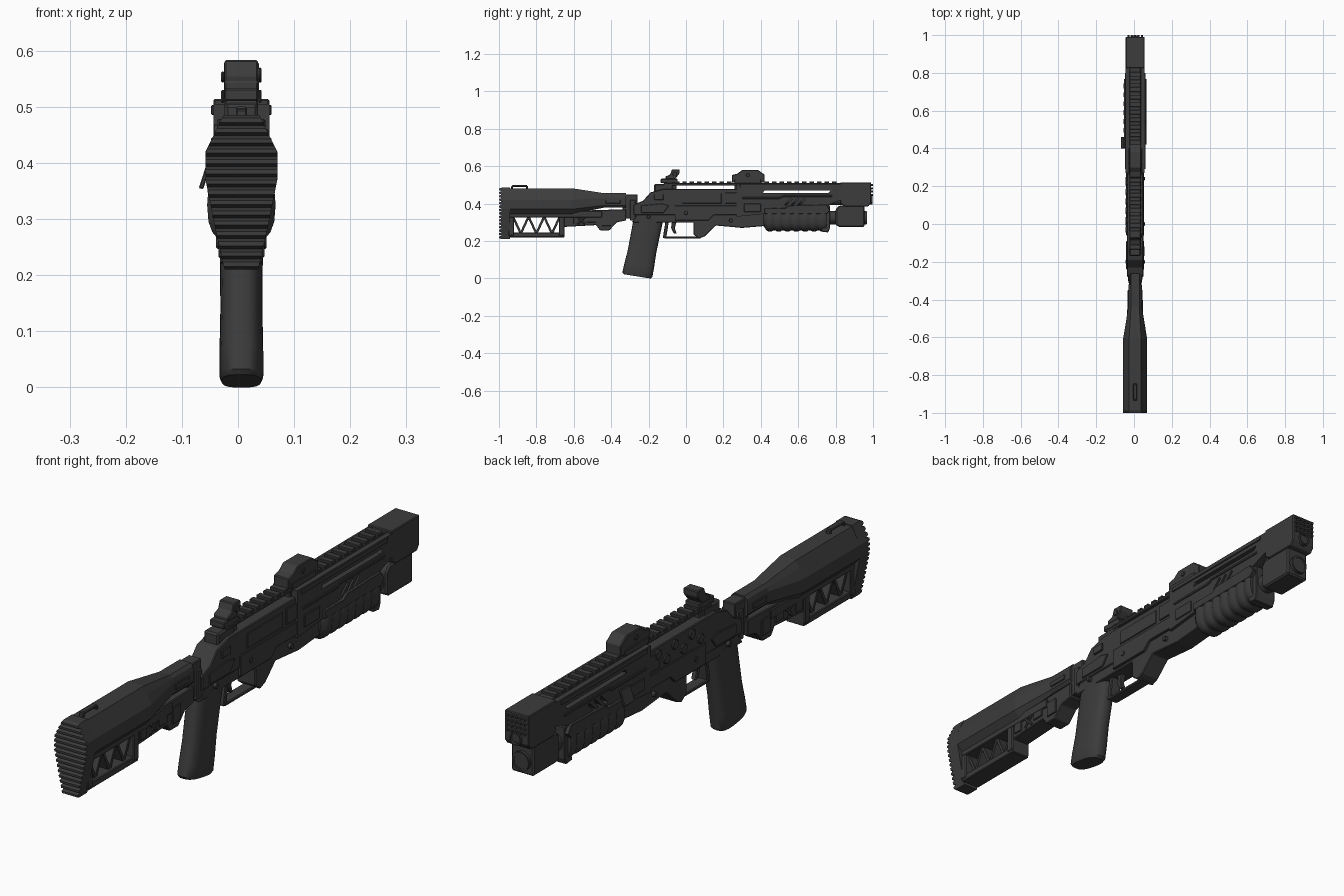
import bpy, bmesh, math
from mathutils import Vector

if "Cube" in bpy.data.objects:
    bpy.data.objects.remove(bpy.data.objects["Cube"])

CENTRE = .006  # centre plane of the body
BODY, SLIM, FINE = .05, .03, .01  # common half widths
COLOR = (.045, .045, .045, 1)
MATERIAL = bpy.data.materials.new("charcoal grey")
MATERIAL.use_nodes = True
MATERIAL.diffuse_color = COLOR
MATERIAL.node_tree.nodes["Principled BSDF"].inputs["Base Color"].default_value = COLOR


def activate(ob):
    bpy.ops.object.select_all(action="DESELECT")
    ob.select_set(True)
    bpy.context.view_layer.objects.active = ob


def finish(name, bm, bevel=0, smooth=False):
    bmesh.ops.recalc_face_normals(bm, faces=bm.faces)
    mesh = bpy.data.meshes.new(name)
    bm.to_mesh(mesh)
    bm.free()
    mesh.materials.append(MATERIAL)
    ob = bpy.data.objects.new(name, mesh)
    bpy.context.collection.objects.link(ob)
    if bevel:
        modifier = ob.modifiers.new("edge", "BEVEL")
        modifier.width = bevel
        modifier.segments = 1
    if smooth:
        activate(ob)
        bpy.ops.object.shade_smooth_by_angle(angle=math.radians(35))
    return ob


def add_loft(bm, rings):
    loops = [[bm.verts.new(point) for point in ring] for ring in rings]
    for a, b in zip(loops, loops[1:]):
        for i in range(len(a)):
            bm.faces.new((a[i - 1], a[i], b[i], b[i - 1]))
    bm.faces.new(loops[0])
    bm.faces.new(loops[-1])


def loft(name, rings, bevel=0, smooth=False):
    bm = bmesh.new()
    add_loft(bm, rings)
    return finish(name, bm, bevel, smooth)


def slab(outline, x_start, x_end):
    return [[(x, y, z) for y, z in outline] for x in (x_start, x_end)]


def prism(name, outline, half_width, bevel=.003):
    return loft(name, slab(outline, CENTRE - half_width, CENTRE + half_width), bevel)


def rect(back, front, bottom, top):
    return [(back, bottom), (front, bottom), (front, top), (back, top)]


def box(name, back, front, bottom, top, half_width, bevel=.003):
    return prism(name, rect(back, front, bottom, top), half_width, bevel)


def bar(start, end, thickness=FINE):
    # outline of a straight strip in the side plane
    start, end = Vector(start), Vector(end)
    across = (end - start).normalized().orthogonal() * thickness / 2
    return [start + across, end + across, end - across, start - across]


def plates(name, outlines, outer, sides=(-1, 1)):
    bm = bmesh.new()
    for side in sides:
        for outline in outlines:
            add_loft(bm, slab(outline, CENTRE + side * SLIM, CENTRE + side * outer))
    return finish(name, bm, .002)


def signed_power(value, power):
    return math.copysign(abs(value) ** power, value)


def oval(y, z, half_width, half_height, exponent=2, x=CENTRE, count=20):
    ring = []
    for i in range(count):
        angle = math.tau * i / count
        ring.append((x + half_width * signed_power(math.cos(angle), 2 / exponent), y,
                     z + half_height * signed_power(math.sin(angle), 2 / exponent)))
    return ring


def disc(y, z, radius):
    return [(py, pz) for py, _, pz in oval(0, z, radius, radius, x=y, count=12)]


def tube(name, back, front, z, radius):
    return loft(name, [oval(y, z, radius, radius) for y in (back, front)], smooth=True)


def mirrored(half, y):
    right = [(CENTRE + w, y, z) for w, z in half]
    return right + [(CENTRE - w, y, z) for w, z in reversed(half)]


def cut(ob, outlines):
    bm = bmesh.new()
    for outline in outlines:
        add_loft(bm, slab(outline, -BODY * 2, BODY * 2))
    cutter = finish("cutter", bm)
    modifier = ob.modifiers.new("cut", "BOOLEAN")
    modifier.solver, modifier.object = "EXACT", cutter
    activate(ob)
    bpy.ops.object.modifier_apply(modifier=modifier.name)
    bpy.data.objects.remove(cutter)


# Butt pad with horizontal ridges
PAD = [(.03, .21), (.046, .28), (.064, .37), (.064, .42), (.032, .485)]


def pad_width(height):
    for (low_width, low), (high_width, high) in zip(PAD, PAD[1:]):
        if height <= high:
            return low_width + (high_width - low_width) * (height - low) / (high - low)
    return PAD[-1][0]


loft("butt_pad", [mirrored(PAD, -.985), mirrored(PAD, -.94)])
bm = bmesh.new()
RIDGES = 15
PITCH = (PAD[-1][1] - PAD[0][1]) / RIDGES
for i in range(RIDGES):
    rings = []
    for part, y in ((0, -.986), (.3, -1), (.7, -1), (1, -.986)):
        z = PAD[0][1] + (i + part) * PITCH
        w = pad_width(z)
        rings.append([(CENTRE - w, y, z), (CENTRE + w, y, z), (CENTRE + w, -.98, z), (CENTRE - w, -.98, z)])
    add_loft(bm, rings)
finish("butt_ridges", bm)

# Upper stock tapering toward the receiver
wide = [(.042, .345), (.064, .37), (.064, .42), (.046, .455), (.032, .482)]
thin = [(.026, .378), (.036, .39), (.036, .43), (.032, .445), (.022, .456)]
loft("stock_body", [mirrored(half, y) for half, y in ((wide, -.945), (wide, -.61), (thin, -.44), (thin, -.32))])
box("sling_loop", -.93, -.85, .49, .5, FINE)
for y in (-.935, -.855):
    box("sling_loop_post", y, y + FINE, .47, .495, FINE)

# Open truss below the stock
box("truss_top_rail", -.945, -.45, .325, .36, .042)
box("truss_bottom_rail", -.945, -.65, .22, .245, .038)
for y in (-.95, -.68):
    box("truss_post", y, y + SLIM, .23, .34, .041)
BRACES = 6
SPAN = .25 / BRACES
for i in range(BRACES):
    y = -.925 + i * SPAN
    levels = (.33, .24) if i % 2 == 0 else (.24, .33)
    prism("truss_brace", bar((y, levels[0]), (y + SPAN, levels[1]), .012), .026, .001)
prism("stock_lower_arm", [(-.66, .275), (-.48, .285), (-.46, .257), (-.41, .257), (-.37, .3),
                          (-.32, .31), (-.32, .37), (-.66, .36)], .036)
cross = [bar((-.58, low), (-.54, .62 - low)) for low in (.29, .33)]
plates("stock_arm_panels", cross + [rect(-.64, -.6, .29, .33), rect(-.53, -.48, .3, .33),
                                    rect(-.45, -.4, .28, .34)], .041)
plates("stock_clasps", [rect(-.43, -.35, .4, .42)], .04)
box("stock_joint", -.34, -.26, .32, .45, .026)
box("joint_collar", -.3, -.27, .31, .42, .036)

# Receiver
prism("upper_receiver", [(-.28, .34), (-.28, .395), (-.23, .415), (-.19, .46), (-.12, .478),
                         (.28, .478), (.3, .46), (.3, .34)], .043)
prism("lower_receiver", [(-.29, .3), (.04, .3), (.04, .235), (.07, .213), (.1, .225),
                         (.16, .283), (.3, .27), (.42, .28), (.42, .36), (-.25, .36)], .038)
plates("receiver_panels", [[(-.24, .35), (-.12, .35), (-.09, .39), (-.13, .4), (-.24, .39)],
                           [(-.06, .31), (.12, .31), (.15, .34), (.28, .34), (.28, .39), (-.06, .39)],
                           rect(.21, .29, .4, .46)], .048)
plates("ejection_cover", [rect(-.02, .19, .4, .455)], .047, sides=[1])
plates("bolt_grip", [rect(-.17, -.12, .42, .45)], BODY, sides=[1])
plates("shell_caps", [disc(-.03 + BODY * i, .415 + .035 * (i % 2), .018) for i in range(6)], BODY, sides=[-1])
plates("receiver_pins", [disc(y, z, FINE) for y, z in ((-.2, .33), (0, .35), (.24, .31))], .051)
box("rear_hump", -.17, -.07, .45, .505, SLIM, .006)

# Trigger and guard
box("guard_bottom", -.115, .08, .213, .225, .022)
prism("guard_rear", bar((-.1, .31), (-.115, .215), .018), .022)
prism("trigger", [(-.075, .305), (-.05, .305), (-.06, .27), (-.05, .24), (-.065, .24), (-.08, .27)], FINE)

# Pistol grip, swept back and cut off at a slant
rings = []
for t, scale in ((0, 1), (.3, .98), (.6, .96), (.85, 1), (1, 1), (1.03, .9)):
    outline = oval(0, 0, .039 * scale, .08 * scale, 2.8, count=24)
    rings.append([(x, d - .2 - .06 * t, .32 - .3 * t - .16 * min(t, 1) ** 2 * d) for x, _, d in outline])
loft("pistol_grip", rings, smooth=True)

# Barrel and magazine tube
BORE, TUBE = .42, .325
tube("barrel", .25, .9, BORE, .028)
tube("magazine_tube", .15, .965, TUBE, .036)

# Handguard with long slots and slanted vents
guard = prism("handguard", [(.27, .33), (.42, .345), (.44, .375), (.74, .385), (.83, .42),
                            (.83, .505), (.27, .505)], BODY, 0)
vents = [bar((y, .39), (y + .035, .425)) for y in (.53, .565, .6)]
cut(guard, vents + [[(.41, .456), (.76, .456), (.775, .471), (.42, .471)]])
plates("handguard_ribs", [bar((.3, .43), (.5, .43)), bar((.5, .43), (.52, .44)), bar((.52, .44), (.78, .44)),
                          rect(.31, .4, .355, .4), rect(.29, .8, .485, .503)], .054)

# Ribbed pump forend
rings = [oval(.415, TUBE, .045, .045, 2.6)]
for i in range(7):
    for offset, scale in ((0, .93), (.008, 1), (.03, 1), (.038, .93)):
        rings.append(oval(.43 + i * .047 + offset, TUBE, .061 * scale, .073 * scale, 2.6))
loft("pump_forend", rings, smooth=True)
prism("forend_front_lip", [(.725, .25), (.76, .246), (.77, .27), (.77, .39), (.73, .4)], .045)
plates("forend_side_plates", [[(.42, .345), (.75, .345), (.77, .365), (.75, .395), (.55, .39),
                               (.53, .375), (.42, .375)]], .06)

# Muzzle block, lower cap and studded face
prism("muzzle_block", [(.825, .4), (.85, .385), (.975, .385), (.99, .405), (.99, .514), (.825, .514)], BODY)
prism("lower_cap", [(.8, .285), (.82, .275), (.955, .275), (.955, .39), (.82, .39), (.8, .37)], .046, .006)
bm = bmesh.new()
STUD = .018
for row in range(4):
    for column in range(-2, 3):
        x, z = CENTRE + STUD * column, .446 + STUD * row
        add_loft(bm, [oval(y, z, r, r, x=x, count=8) for y, r in ((.98, .006), (1, .005))])
finish("muzzle_studs", bm)
for name, y, z, radius in (("bore_ring", .998, BORE, .024), ("cap_ring", .968, TUBE, .034)):
    steps = ((-SLIM, 1), (0, 1), (0, .8), (-FINE, .8))
    loft(name, [oval(y + step, z, radius * scale, radius * scale) for step, scale in steps], smooth=True)

# Top rail raised on small posts
box("top_rail", -.12, .83, .497, .51, SLIM)
for y in (-.08, .26):
    box("rail_post", y, y + SLIM, .47, .5, .026)
for i in range(23):
    y = -.1 + i * .04
    box("rail_tooth", y, y + .024, .508, .519, SLIM, .002)

# Rear sight
box("rear_sight_base", -.135, -.045, .51, .533, SLIM)
prism("rear_sight_arm", [(-.11, .53), (-.06, .53), (-.035, .56), (-.035, .583), (-.075, .583),
                         (-.085, .555), (-.11, .545)], SLIM)
plates("rear_sight_knob", [disc(-.06, .558, .012)], .036, sides=[1])

# Front optic
prism("optic_body", [(.245, .512), (.245, .553), (.275, .56), (.3, .58), (.385, .58), (.42, .555), (.42, .512)], .031)
plates("optic_mounts", [rect(.26, .4, .507, .53), disc(.33, .553, FINE)], .036)

# Folding lever on one side
lever = [(-.044, .41), (-.052, .41), (-.07, .355), (-.062, .353)]
loft("side_lever", [[(x, y, z) for x, z in lever] for y in (.4, .46)], .002)
